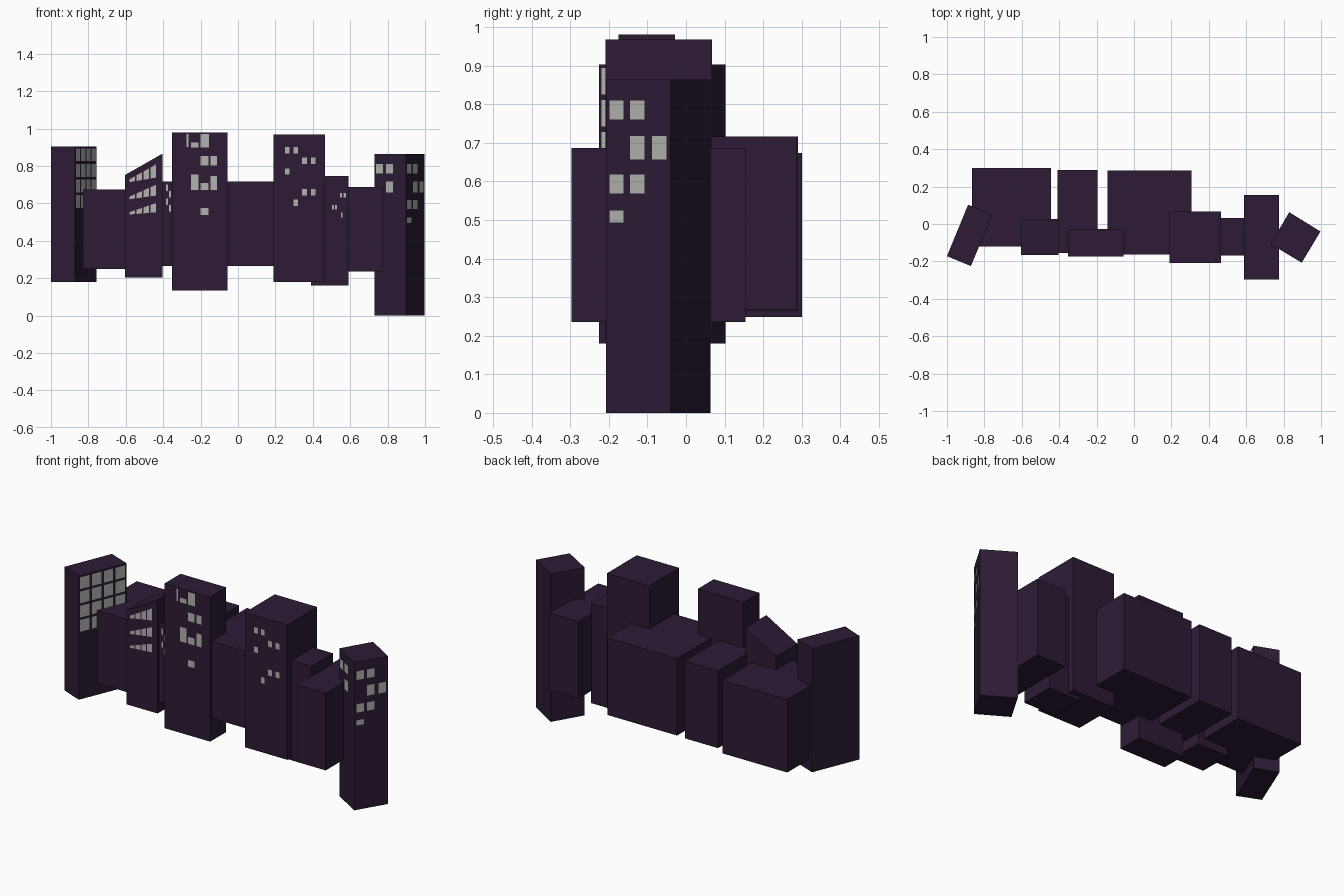
import bpy, bmesh
from mathutils import Vector

if "Cube" in bpy.data.objects:
    bpy.data.objects.remove(bpy.data.objects["Cube"])


def material(name, colour):
    m = bpy.data.materials.new(name)
    m.diffuse_color = colour
    m.use_nodes = True
    m.node_tree.nodes["Principled BSDF"].inputs["Base Color"].default_value = m.diffuse_color
    return m


WALL = material("dark_plum_wall", (0.026, 0.011, 0.036, 1))
GLASS = material("pale_window", (0.45, 0.45, 0.43, 1))


def finish(name, bm, mat):
    me = bpy.data.meshes.new(name)
    bm.to_mesh(me)
    bm.free()
    me.materials.append(mat)
    ob = bpy.data.objects.new(name, me)
    bpy.context.collection.objects.link(ob)
    return ob


def block(name, plan, z0, tops):
    """Prism over a four-cornered plan; tops gives the height of each corner."""
    bm = bmesh.new()
    low = [bm.verts.new((x, y, z0)) for x, y in plan]
    high = [bm.verts.new((x, y, z)) for (x, y), z in zip(plan, tops)]
    bm.faces.new(low)
    bm.faces.new(high)
    for i in range(4):
        j = (i + 1) % 4
        bm.faces.new((low[i], low[j], high[j], high[i]))
    bmesh.ops.recalc_face_normals(bm, faces=bm.faces)
    return finish(name, bm, WALL)


def box(name, x0, x1, y0, y1, z0, z1, z1_right=None):
    zr = z1 if z1_right is None else z1_right
    return block(name, [(x0, y0), (x1, y0), (x1, y1), (x0, y1)], z0, [z1, zr, zr, z1])


def windows(name, p0, p1, quads):
    """Panes just off the wall p0-p1 (left to right seen from outside).
    Each pane: u0, u1 along the wall, then (bottom, top) at each side."""
    a = Vector((*p0, 0))
    d = (Vector((*p1, 0)) - a).normalized()
    n = Vector((d.y, -d.x, 0)) * 0.002
    bm = bmesh.new()
    for u0, u1, (b0, t0), (b1, t1) in quads:
        bm.faces.new([bm.verts.new(a + d * u + n + Vector((0, 0, z)))
                      for u, z in ((u0, b0), (u1, b1), (u1, t1), (u0, t0))])
    return finish(name, bm, GLASS)


def flat(rects):
    return [(u0, u1, (z0, z1), (z0, z1)) for u0, u1, z0, z1 in rects]


# Turned towers at both ends
left_plan = [(-1.0, -0.172), (-0.872, -0.225), (-0.757, 0.052), (-0.887, 0.103)]
right_plan = [(0.73, -0.107), (0.897, -0.207), (0.997, -0.04), (0.83, 0.063)]
block("left_turned_tower", left_plan, 0.18, [0.903] * 4)
block("right_turned_tower", right_plan, 0.0, [0.864] * 4)

# Middle row of buildings
box("left_wide_block", -0.865, -0.445, -0.12, 0.30, 0.248, 0.674)
box("slanted_roof_tower", -0.603, -0.403, -0.167, 0.028, 0.203, 0.752, 0.866)
box("narrow_deep_block", -0.41, -0.195, -0.155, 0.29, 0.265, 0.716)
box("front_tall_tower", -0.352, -0.057, -0.175, -0.028, 0.134, 0.98)
box("centre_wide_block", -0.143, 0.307, -0.162, 0.287, 0.266, 0.716)
box("right_tall_tower", 0.19, 0.464, -0.208, 0.068, 0.18, 0.968)
box("small_infill_tower", 0.39, 0.592, -0.168, 0.032, 0.162, 0.745)
box("right_deep_block", 0.588, 0.775, -0.297, 0.154, 0.235, 0.686)

# Left tower: regular window grid
windows("left_turned_tower_windows", left_plan[1], left_plan[2],
        flat([(0.008 + 0.074 * c, 0.067 + 0.074 * c, 0.825 - 0.083 * r, 0.894 - 0.083 * r)
              for r in range(4) for c in range(4)]))

# Right tower: scattered windows on two faces
cols = [(0.011, 0.054), (0.074, 0.117), (0.14, 0.183)]
rows = [(0.76, 0.81), (0.657, 0.718), (0.569, 0.618), (0.494, 0.524)]
pick = [(0, 0), (0, 1), (1, 1), (1, 2), (2, 0), (2, 1), (3, 0)]
windows("right_turned_tower_side_windows", right_plan[1], right_plan[2],
        flat([(*cols[c], *rows[r]) for r, c in pick]))
windows("right_turned_tower_front_windows", right_plan[0], right_plan[1],
        flat([(*cols[c], *rows[r]) for r, c in [(0, 0), (0, 1), (1, 1)]]))

# Slanted tower: three tapering window bands
bands = [((0.713, 0.727), (0.738, 0.809)),
         ((0.621, 0.635), (0.642, 0.700)),
         ((0.540, 0.552), (0.552, 0.602))]
panes = []
for left, right in bands:
    for c in range(4):
        u0, u1 = 0.023 + 0.037 * c, 0.053 + 0.037 * c
        ends = []
        for u in (u0, u1):
            t = (u - 0.02) / 0.147
            ends.append(tuple(l + (r - l) * t for l, r in zip(left, right)))
        panes.append((u0, u1, *ends))
windows("slanted_roof_tower_windows", (-0.603, -0.167), (-0.403, -0.167), panes)

# Front-facing windows, positions along x
windows("front_tall_tower_windows", (0, -0.175), (1, -0.175), flat([
    (-0.275, -0.265, 0.90, 0.972), (-0.251, -0.21, 0.898, 0.925), (-0.2, -0.155, 0.898, 0.972),
    (-0.2, -0.157, 0.803, 0.853), (-0.146, -0.112, 0.803, 0.853),
    (-0.251, -0.21, 0.67, 0.755), (-0.2, -0.157, 0.67, 0.71), (-0.146, -0.112, 0.67, 0.745),
    (-0.2, -0.157, 0.537, 0.575)]))

gc = [(0.25, 0.276), (0.296, 0.32), (0.342, 0.368), (0.39, 0.415)]
gr = [(0.866, 0.9), (0.81, 0.845), (0.753, 0.787), (0.642, 0.677), (0.585, 0.62)]
windows("right_tall_tower_windows", (0, -0.208), (1, -0.208), flat([
    (*gc[c], *gr[r]) for r, c in
    [(0, 0), (0, 1), (1, 2), (1, 3), (2, 0), (3, 2), (3, 3), (4, 1)]]))

windows("narrow_deep_block_windows", (0, -0.155), (1, -0.155), flat([
    (-0.386, -0.374, 0.665, 0.7), (-0.37, -0.357, 0.63, 0.665),
    (-0.386, -0.374, 0.59, 0.625), (-0.37, -0.357, 0.555, 0.59)]))

windows("small_infill_tower_windows", (0, -0.168), (1, -0.168), flat([
    (0.503, 0.512, 0.567, 0.59), (0.519, 0.528, 0.567, 0.59), (0.545, 0.557, 0.63, 0.656),
    (0.564, 0.577, 0.63, 0.656), (0.551, 0.56, 0.525, 0.55)]))
